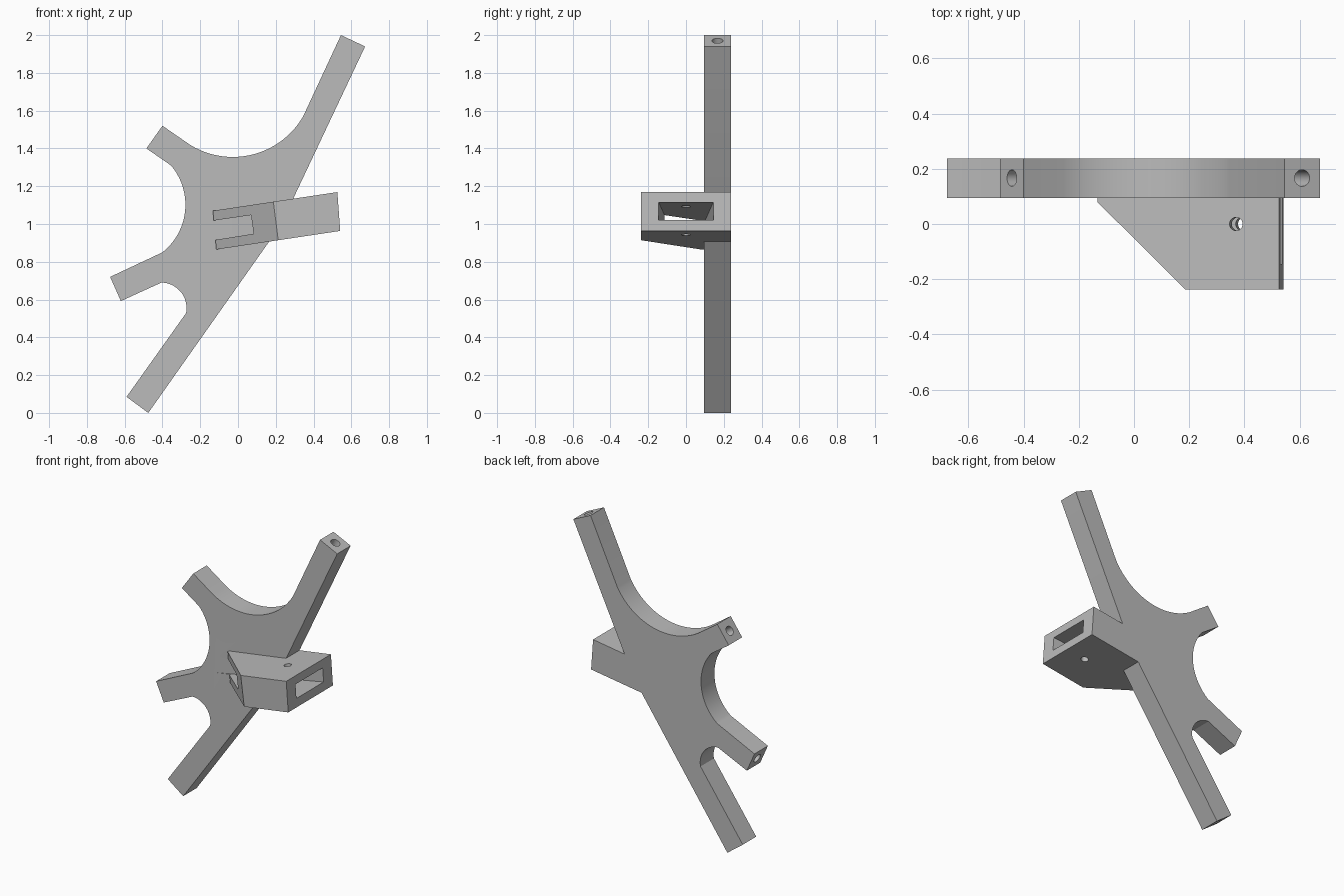
import bpy, bmesh, math
from mathutils import Vector

if "Cube" in bpy.data.objects:
    bpy.data.objects.remove(bpy.data.objects["Cube"], do_unlink=True)

grey = bpy.data.materials.new("plain grey")
grey.use_nodes = True
grey.diffuse_color = (0.5, 0.5, 0.5, 1)
grey.node_tree.nodes["Principled BSDF"].inputs["Base Color"].default_value = (0.5, 0.5, 0.5, 1)

BACK, FACE = 0.238, 0.095      # back and front of the plate
MID = (BACK + FACE) / 2


def loft(name, loop_a, loop_b):
    """Closed solid between two matching loops."""
    bm = bmesh.new()
    a = [bm.verts.new(p) for p in loop_a]
    b = [bm.verts.new(p) for p in loop_b]
    bm.faces.new(a)
    bm.faces.new(b)
    for i in range(len(a)):
        j = (i + 1) % len(a)
        bm.faces.new((a[i], a[j], b[j], b[i]))
    bmesh.ops.recalc_face_normals(bm, faces=bm.faces)
    mesh = bpy.data.meshes.new(name)
    bm.to_mesh(mesh)
    bm.free()
    mesh.materials.append(grey)
    obj = bpy.data.objects.new(name, mesh)
    bpy.context.collection.objects.link(obj)
    return obj


def arc(p, q, r, steps=24):
    """Points on the circle arc from p through q to r."""
    (ax, ay), (bx, by), (cx, cy) = p, q, r
    d = 2 * (ax * (by - cy) + bx * (cy - ay) + cx * (ay - by))
    sa, sb, sc = ax * ax + ay * ay, bx * bx + by * by, cx * cx + cy * cy
    ux = (sa * (by - cy) + sb * (cy - ay) + sc * (ay - by)) / d
    uy = (sa * (cx - bx) + sb * (ax - cx) + sc * (bx - ax)) / d
    rad = math.hypot(ax - ux, ay - uy)
    t0, tq, t1 = (math.atan2(y - uy, x - ux) for x, y in (p, q, r))
    sweep = (t1 - t0) % math.tau
    if (tq - t0) % math.tau > sweep:
        sweep -= math.tau
    return [(ux + rad * math.cos(t0 + sweep * i / steps),
             uy + rad * math.sin(t0 + sweep * i / steps)) for i in range(steps + 1)]


def bore(center, direction, radius, half_length):
    """Round cutter along a direction."""
    axis = Vector(direction).normalized()
    side = axis.cross(Vector((0, 1, 0))).normalized()
    up = axis.cross(side)
    ring = [side * radius * math.cos(i * math.tau / 32) + up * radius * math.sin(i * math.tau / 32)
            for i in range(32)]
    c = Vector(center)
    return loft("bore_cutter", [c + v - axis * half_length for v in ring],
                [c + v + axis * half_length for v in ring])


def combine(target, other, operation):
    mod = target.modifiers.new("combine", "BOOLEAN")
    mod.operation = operation
    mod.solver = "EXACT"
    mod.object = other
    bpy.ops.object.select_all(action="DESELECT")
    bpy.context.view_layer.objects.active = target
    target.select_set(True)
    bpy.ops.object.modifier_apply(modifier=mod.name)
    bpy.data.objects.remove(other, do_unlink=True)


# Four-armed plate with rounded crotches
arm_ends = [((0.673, 1.94), (0.545, 2.0)), ((-0.40, 1.52), (-0.485, 1.40)),
            ((-0.677, 0.72), (-0.62, 0.592)), ((-0.59, 0.085), (-0.475, 0.0))]
outline = list(arm_ends[0])
outline += arc((0.345, 1.57), (-0.02, 1.355), (-0.255, 1.42), 40)
outline += arm_ends[1]
outline += arc((-0.355, 1.31), (-0.28, 1.07), (-0.40, 0.85), 32)
outline += arm_ends[2]
outline += arc((-0.405, 0.69), (-0.307, 0.645), (-0.275, 0.528))
outline += arm_ends[3]
outline += [(0.165, 0.907), (0.295, 1.14)]
bracket = loft("bracket", [(x, FACE, z) for x, z in outline], [(x, BACK, z) for x, z in outline])


# Tilted mounting block with a slanted front corner
def block_loop(left, corner, right, z_left, slope):
    plan = [(left, BACK), (left, 0.08), (corner, -BACK), (right, -BACK), (right, BACK)]
    return [(x, y, z_left + slope * (x - left)) for x, y in plan]


block = loft("mounting_block", block_loop(-0.133, 0.187, 0.526, 1.07, 0.15),
             block_loop(-0.115, 0.213, 0.541, 0.865, 0.15))
combine(bracket, block, "UNION")


# Tapered slot running lengthwise through the block
def slot_loop(x):
    half = 0.11 + 0.065 * x
    low, high = 0.935 + 0.16 * x, 1.037 + 0.146 * x
    return [(x, -half, low), (x, half, low), (x, half, high), (x, -half, high)]


combine(bracket, loft("slot_cutter", slot_loop(-0.25), slot_loop(0.7)), "DIFFERENCE")

# Pin hole across the block
combine(bracket, bore((0.385, 0, 1.045), (-0.15, 0, 0.99), 0.024, 0.25), "DIFFERENCE")

# Blind holes in the arm ends
for (ax, az), (bx, bz) in arm_ends:
    outward = (az - bz, 0, bx - ax)
    outward = Vector(outward) if outward[0] * ax + outward[2] * (az - 1) > 0 else -Vector(outward)
    combine(bracket, bore(((ax + bx) / 2, MID, (az + bz) / 2), outward, 0.03, 0.15), "DIFFERENCE")

bpy.context.view_layer.objects.active = bracket
bracket.select_set(True)
bpy.ops.object.shade_smooth_by_angle(angle=math.radians(25))
